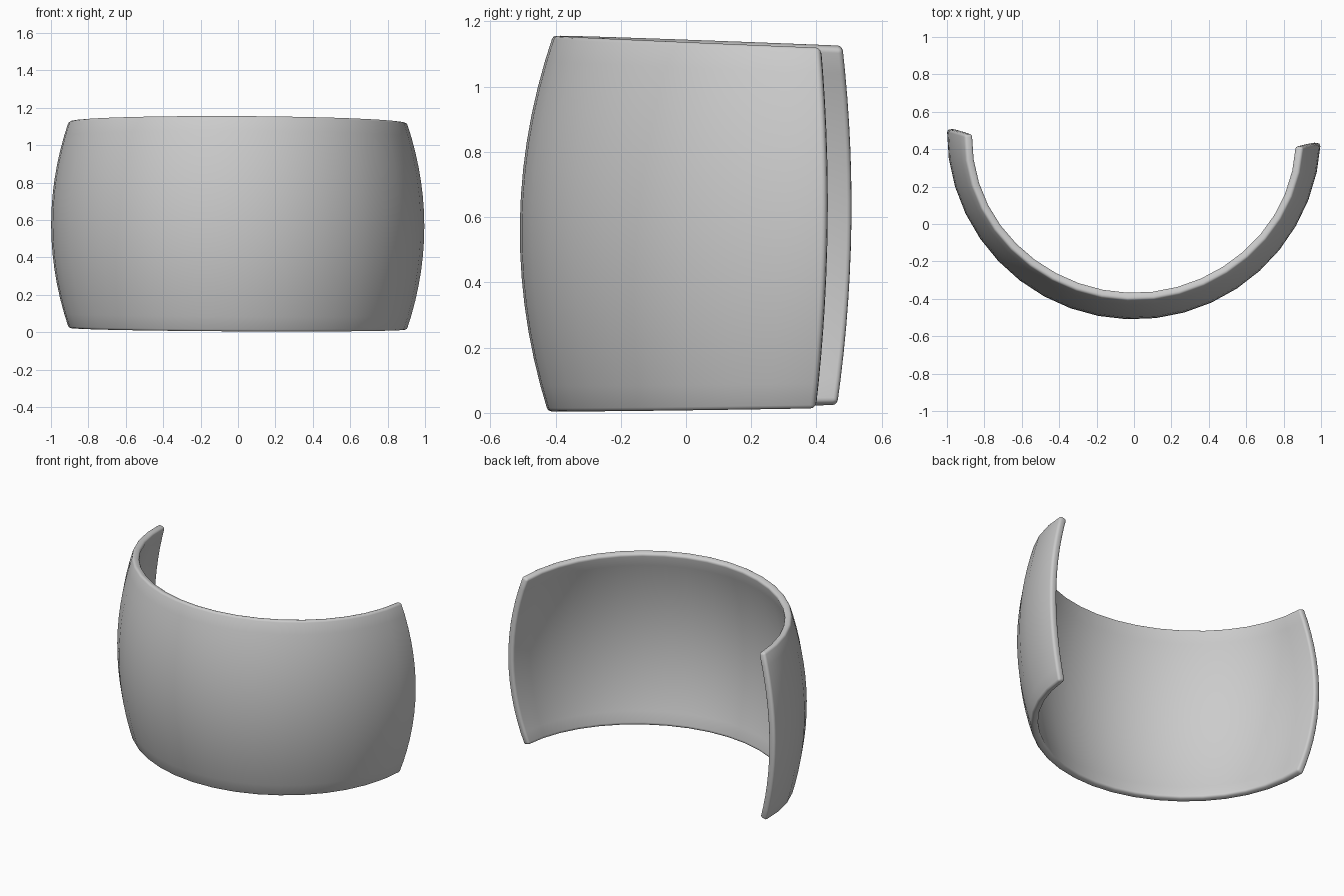
import bpy
import bmesh
from math import sin, cos, pi

if "Cube" in bpy.data.objects:
    bpy.data.objects.remove(bpy.data.objects["Cube"])

SEGMENTS, ROWS = 20, 14
CENTRE_Y, BULGE, THICKNESS = 0.49, 0.095, 0.045
START, END = -pi / 2 - 0.015, pi / 2 - 0.06


def shell_point(u, v):
    """Point on the outer barrel surface, u around the arc, v from bottom to top."""
    a = START + (END - START) * u
    s = 2 * v - 1
    r = 1 - BULGE * s * s
    # The ends lean forward where the barrel narrows
    lean = 0.35 * (r - 1) * sin(a) ** 4
    x = r * sin(a)
    y = CENTRE_Y - r * cos(a) + lean + 0.016 * s / 2
    # The band is slightly lower toward the open ends
    back = 1 - cos(a)
    bottom = 0.001 + 0.014 * back - 0.005 * x
    top = 1.16 - 0.034 * back - 0.005 * x
    return x, y, bottom + (top - bottom) * v


# Flat grey finish
grey = bpy.data.materials.new("plain grey")
grey.use_nodes = True
colour = (0.6, 0.6, 0.6, 1)
grey.diffuse_color = colour
grey.node_tree.nodes["Principled BSDF"].inputs["Base Color"].default_value = colour

# Outer surface of the curved band
bm = bmesh.new()
grid = [[bm.verts.new(shell_point(i / SEGMENTS, j / ROWS)) for j in range(ROWS + 1)]
        for i in range(SEGMENTS + 1)]
for i in range(SEGMENTS):
    for j in range(ROWS):
        bm.faces.new((grid[i][j], grid[i + 1][j], grid[i + 1][j + 1], grid[i][j + 1]))
mesh = bpy.data.meshes.new("curved_shell")
bm.to_mesh(mesh)
bm.free()
mesh.materials.append(grey)
shell = bpy.data.objects.new("curved_shell", mesh)
bpy.context.collection.objects.link(shell)

# Wall thickness and softly rounded rim
solid = shell.modifiers.new("wall", 'SOLIDIFY')
solid.thickness = THICKNESS
solid.offset = -1
solid.use_even_offset = True
rim = shell.modifiers.new("rounded_rim", 'BEVEL')
rim.width = 0.015
rim.segments = 3
rim.limit_method = 'ANGLE'
rim.angle_limit = 0.9

bpy.context.view_layer.objects.active = shell
shell.select_set(True)
for name in ("wall", "rounded_rim"):
    bpy.ops.object.modifier_apply(modifier=name)
bpy.ops.object.shade_smooth_by_angle(angle=0.7)
